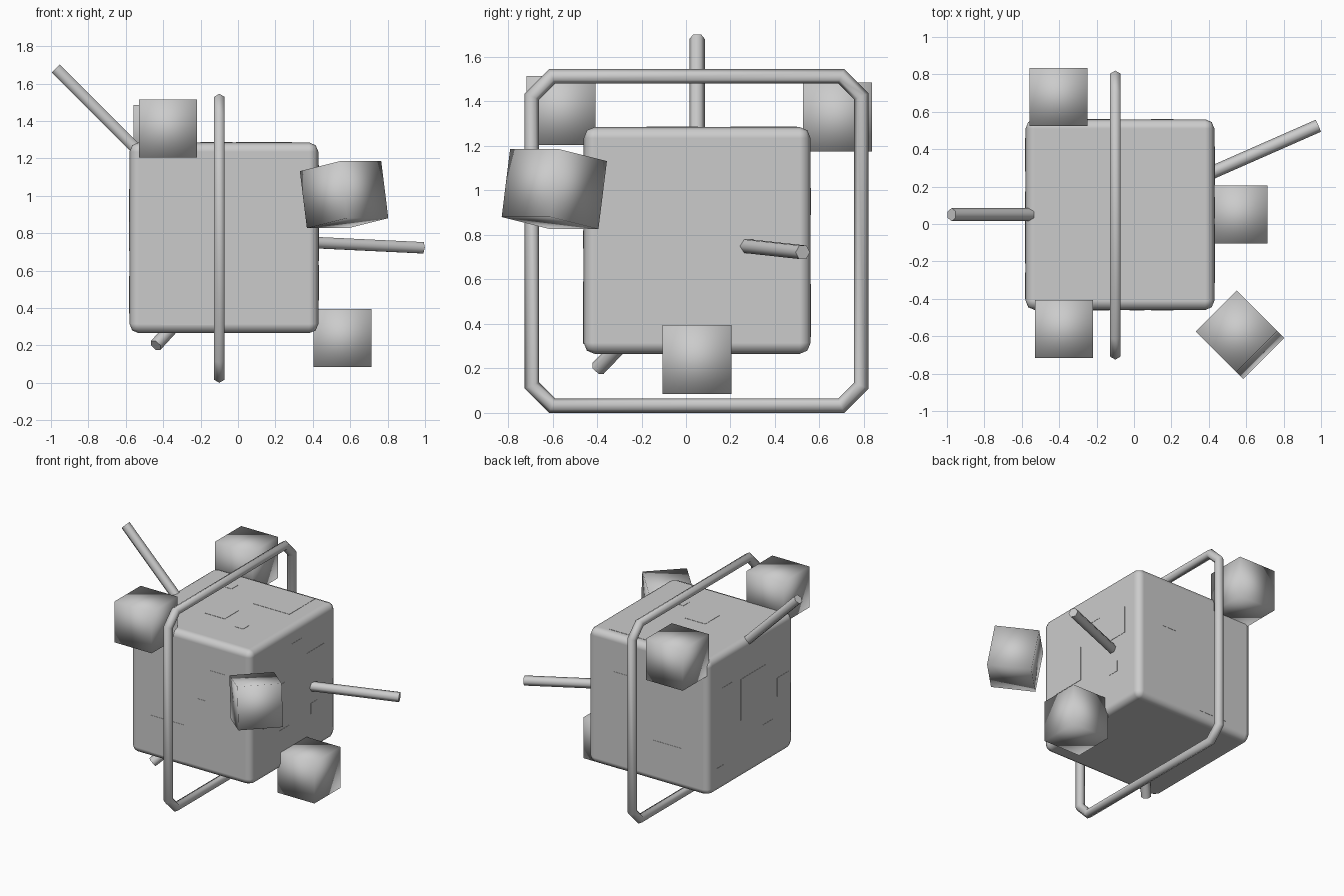
import bpy, bmesh, math
from mathutils import Vector, Matrix

if "Cube" in bpy.data.objects:
    bpy.data.objects.remove(bpy.data.objects["Cube"])

grey = bpy.data.materials.new("light_grey")
grey.diffuse_color = (0.6, 0.6, 0.6, 1)
grey.use_nodes = True
grey.node_tree.nodes["Principled BSDF"].inputs["Base Color"].default_value = grey.diffuse_color


def make_object(name, bm, smooth=True):
    bmesh.ops.recalc_face_normals(bm, faces=bm.faces)
    mesh = bpy.data.meshes.new(name)
    for f in bm.faces:
        f.smooth = smooth
    bm.to_mesh(mesh)
    bm.free()
    mesh.materials.append(grey)
    obj = bpy.data.objects.new(name, mesh)
    bpy.context.collection.objects.link(obj)
    return obj


def box(name, center, size, smooth=True):
    bm = bmesh.new()
    bmesh.ops.create_cube(bm, size=1)
    bmesh.ops.scale(bm, vec=size, verts=bm.verts)
    obj = make_object(name, bm, smooth)
    obj.location = center
    return obj


def rod(name, start, end, radius=0.035):
    """Hexagonal rod between two points."""
    a, b = Vector(start), Vector(end)
    d = (b - a).normalized()
    side = Vector((0, 0, 1)).cross(d).normalized()
    up = d.cross(side)
    rot = Matrix((side, up, d)).transposed().to_4x4()
    bm = bmesh.new()
    bmesh.ops.create_cone(bm, cap_ends=True, segments=6, radius1=radius, radius2=radius,
                          depth=(b - a).length,
                          matrix=Matrix.Translation((a + b) / 2) @ rot @ Matrix.Rotation(math.pi / 2, 4, 'Z'))
    # Turn so that two corners lie along the sideways direction
    far = max(abs((v.co - a).dot(side)) for v in bm.verts)
    if far < radius * 0.95:
        bmesh.ops.rotate(bm, verts=bm.verts, cent=a, matrix=Matrix.Rotation(math.pi / 6, 3, d))
    obj = make_object(name, bm)
    for p in obj.data.polygons:
        p.use_smooth = len(p.vertices) == 4
    return obj


# Main body: cube with softened edges
X0, X1, Y0, Y1, Z0, Z1 = -0.58, 0.43, -0.46, 0.56, 0.265, 1.285
body = box("body", ((X0 + X1) / 2, (Y0 + Y1) / 2, (Z0 + Z1) / 2), (X1 - X0, Y1 - Y0, Z1 - Z0))
bev = body.modifiers.new("soft_edges", 'BEVEL')
bev.width, bev.segments, bev.harden_normals = 0.05, 2, True

# Thin square panels: (first coordinate, second coordinate, side) per body face
panels = {
    "right": [(-0.185, 0.78, 0.26), (0.312, 0.923, 0.205), (0.088, 1.108, 0.115),
              (0.295, 0.59, 0.08), (-0.062, 0.502, 0.125)],
    "left": [(0.02, 0.86, 0.31), (0.34, 0.975, 0.12), (-0.33, 0.79, 0.14),
             (-0.15, 0.51, 0.12), (0.42, 0.41, 0.08)],
    "top": [(0.14, 0.35, 0.3), (-0.115, -0.03, 0.17), (0.13, -0.14, 0.075), (-0.31, 0.35, 0.08)],
    "front": [(-0.27, 0.45, 0.28), (0.015, 0.78, 0.08), (0.15, 1.0, 0.12)],
    "back": [(-0.235, 0.46, 0.24), (0.15, 0.95, 0.12)],
}
T = 0.004
for face, squares in panels.items():
    for u, v, s in squares:
        if face in ("right", "left"):
            pos, size = (X1 if face == "right" else X0, u, v), (T, s, s)
        elif face == "top":
            pos, size = (u, v, Z1), (s, s, T)
        else:
            pos, size = (u, Y0 if face == "front" else Y1, v), (s, T, s)
        box(face + "_panel", pos, size, smooth=False)

# Floating pods around the body, one of them tilted
S = 0.31
for name, pos, rot in (
        ("front_pod", (-0.375, -0.562, 1.36), (0, 0, 0)),
        ("back_pod", (-0.403, 0.68, 1.33), (0, 0, 0)),
        ("lower_right_pod", (0.558, 0.05, 0.24), (0, 0, 0)),
        ("tilted_pod", (0.567, -0.592, 1.006), (0, math.radians(-10), math.radians(-45)))):
    pod = box(name, pos, (S, S, S))
    pod.rotation_euler = rot

# Ring frame: hexagonal section swept round a square path with cut corners
R, CX, CY, CZ, H, C = 0.0325, -0.1, 0.0475, 0.7725, 0.74, 0.09
path = [(H - C, -H), (H, -H + C), (H, H - C), (H - C, H),
        (-H + C, H), (-H, H - C), (-H, -H + C), (-H + C, -H)]
bm = bmesh.new()
rings = []
n = len(path)
for i, p in enumerate(path):
    p0, p1, p2 = Vector(path[i - 1]), Vector(p), Vector(path[(i + 1) % n])
    d0, d1 = (p1 - p0).normalized(), (p2 - p1).normalized()
    n0, n1 = Vector((d0.y, -d0.x)), Vector((d1.y, -d1.x))
    miter = (n0 + n1) / (1 + n0.dot(n1))
    ring = []
    for k in range(6):
        a = k * math.pi / 3
        q = p1 + miter * R * math.cos(a)
        ring.append(bm.verts.new((CX + 0.028 * math.sin(a) / math.sin(math.pi / 3), CY + q.x, CZ + q.y)))
    rings.append(ring)
for i in range(n):
    a, b = rings[i], rings[(i + 1) % n]
    for k in range(6):
        bm.faces.new((a[k], a[(k + 1) % 6], b[(k + 1) % 6], b[k]))
make_object("ring_frame", bm)

# Antenna rods
rod("upper_left_rod", (-0.48, 0.05, 1.185), (-0.975, 0.05, 1.68))
rod("right_rod", (0.36, 0.25, 0.752), (0.985, 0.525, 0.722))
rod("lower_rod", (-0.33, -0.28, 0.32), (-0.44, -0.395, 0.2))
